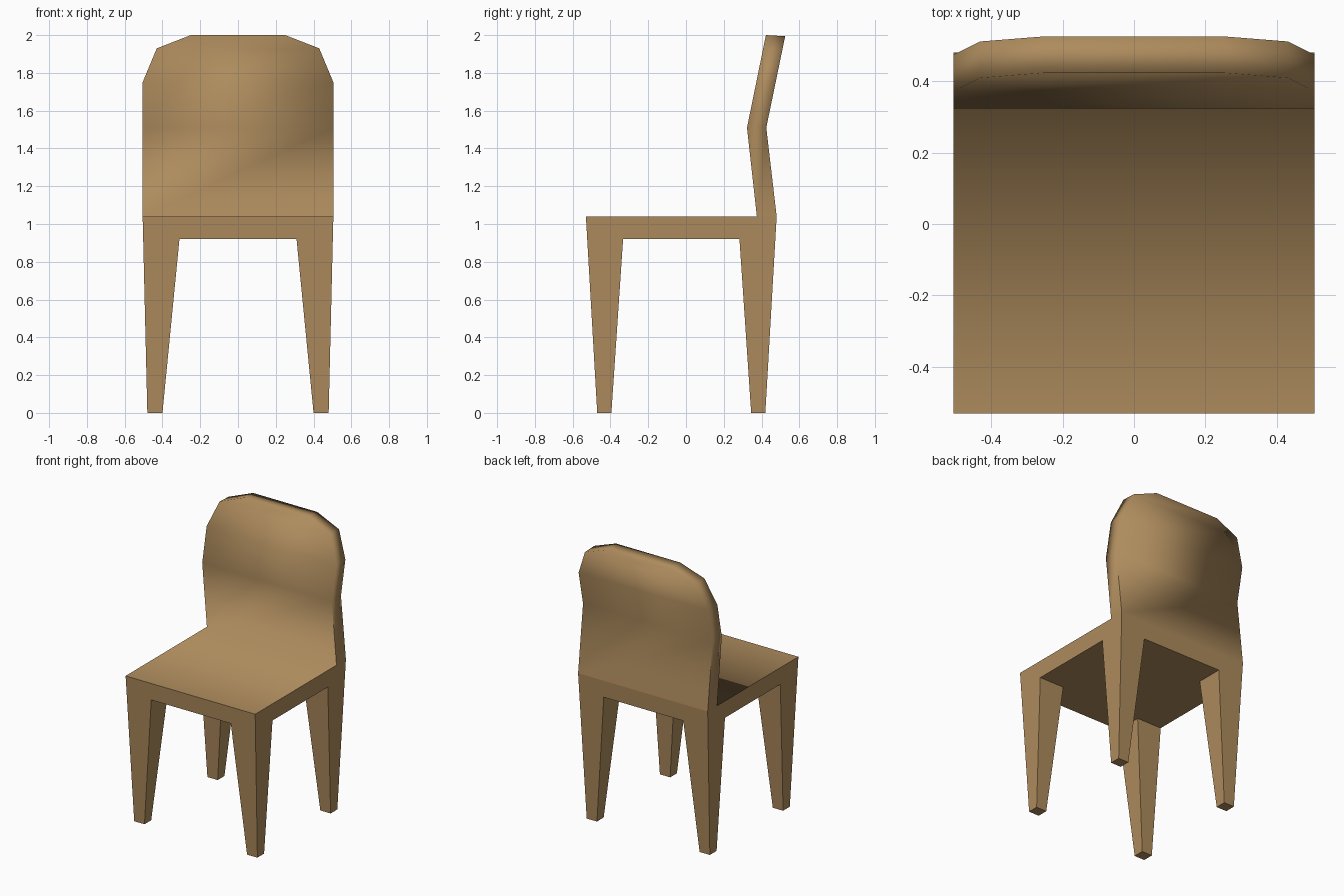
import bpy
import bmesh

cube = bpy.data.objects.get("Cube")
if cube:
    bpy.data.objects.remove(cube, do_unlink=True)

# One wood colour
wood = bpy.data.materials.new("light brown wood")
wood.use_nodes = True
colour = (0.42, 0.26, 0.11, 1)
wood.diffuse_color = colour
wood.node_tree.nodes["Principled BSDF"].inputs["Base Color"].default_value = colour

MID_Y = -0.025   # centre of the seat
SEAT_TOP, SEAT_BOTTOM, BEND = 1.04, 0.92, 1.51
JOINT_Y = 0.375  # where the backrest meets the seat


def loft(name, rings):
    """Skin a chain of four-cornered rings and cap both ends."""
    bm = bmesh.new()
    rows = [[bm.verts.new(p) for p in ring] for ring in rings]
    for a, b in zip(rows, rows[1:]):
        for i in range(4):
            j = (i + 1) % 4
            bm.faces.new((a[i], a[j], b[j], b[i]))
    bm.faces.new(rows[0])
    bm.faces.new(rows[-1])
    bmesh.ops.remove_doubles(bm, verts=bm.verts, dist=0.0005)
    bmesh.ops.recalc_face_normals(bm, faces=bm.faces)
    mesh = bpy.data.meshes.new(name)
    mesh.materials.append(wood)
    obj = bpy.data.objects.new(name, mesh)
    bpy.context.collection.objects.link(obj)
    return obj, bm


def section(front, back):
    """Ring from a front and a back edge, each given as half width, y, z."""
    (xf, yf, zf), (xb, yb, zb) = front, back
    return [(-xf, yf, zf), (xf, yf, zf), (xb, yb, zb), (-xb, yb, zb)]


# Seat and backrest: one bent slab with a rounded top
W = 0.505
rings = [
    section((W, -0.53, SEAT_TOP), (0.502, -0.523, SEAT_BOTTOM)),
    section((W, JOINT_Y, SEAT_TOP), (0.502, 0.473, SEAT_BOTTOM)),
    section((W, JOINT_Y, SEAT_TOP), (W, 0.48, SEAT_TOP)),
]
for half_width, z in ((W, BEND), (W, 1.75), (0.43, 1.93), (0.25, 2.0)):
    lean = (z - BEND) / (2.0 - BEND)
    rings.append(section((half_width, 0.323 + 0.1 * lean, z),
                         (half_width, 0.425 + 0.1 * lean, z - 0.006 * lean)))
body, bm = loft("seat_and_backrest", rings)

# Soft bends inside the seat and round the upper rim, crisp edges below
for face in bm.faces:
    face.smooth = True
for edge in bm.edges:
    a, b = (v.co for v in edge.verts)
    crease = all(abs(p.y - JOINT_Y) < 0.001 and abs(p.z - SEAT_TOP) < 0.001
                 for p in (a, b))
    edge.smooth = crease or (a.z + b.z) / 2 > BEND - 0.02
bm.to_mesh(body.data)
bm.free()

# Four tapered legs, flush with the outer corners of the seat
for side, sx in (("left", 1), ("right", -1)):
    for end, sy in (("front", -1), ("back", 1)):
        def square(x_in, x_out, y_in, y_out, z):
            corners = ((x_in, y_in), (x_out, y_in), (x_out, y_out), (x_in, y_out))
            return [(sx * x, MID_Y + sy * y, z) for x, y in corners]

        leg, bm = loft(f"{end}_{side}_leg", [
            square(0.40, 0.48, 0.37, 0.445, 0),
            square(0.31, 0.502, 0.308, 0.498, SEAT_BOTTOM),
        ])
        bm.to_mesh(leg.data)
        bm.free()
